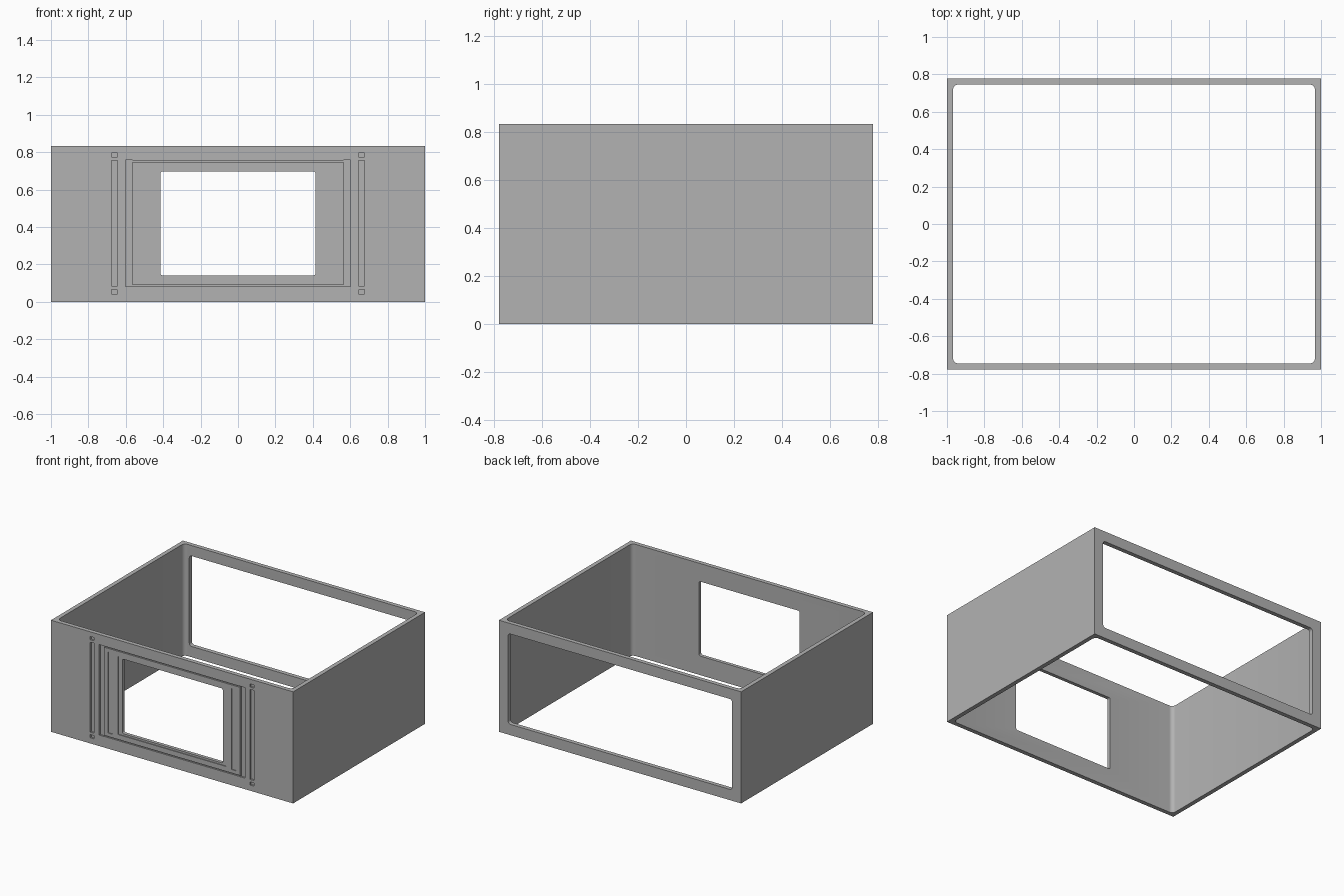
import bpy, bmesh
from math import sin, cos, pi
from mathutils import Vector

W, D, H = 2.0, 1.556, 0.833      # outer size
WALL = 0.032
FRONT, BACK = -D / 2, D / 2
MID = 0.42                       # height the front panel is centred on

old = bpy.data.objects.get("Cube")
if old:
    bpy.data.objects.remove(old, do_unlink=True)

grey = bpy.data.materials.new("mid_grey")
grey.use_nodes = True
colour = (0.45, 0.45, 0.45, 1)
grey.diffuse_color = colour
grey.node_tree.nodes["Principled BSDF"].inputs["Base Color"].default_value = colour


def prism(name, u, v, start, end, radius=0.0, axis="Y"):
    """Rounded rectangle over ranges u and v, extruded along an axis."""
    points = []
    corners = [(u[1], v[1]), (u[0], v[1]), (u[0], v[0]), (u[1], v[0])]
    steps = 6 if radius else 0
    for i, (cu, cv) in enumerate(corners):
        su = -1 if i in (0, 3) else 1
        sv = -1 if i in (0, 1) else 1
        for s in range(steps + 1):
            a = (i + s / max(steps, 1)) * pi / 2
            points.append((cu + su * radius + radius * cos(a),
                           cv + sv * radius + radius * sin(a)))
    bm = bmesh.new()
    place = (lambda p: (p[0], start, p[1])) if axis == "Y" else (lambda p: (p[0], p[1], start))
    face = bm.faces.new([bm.verts.new(place(p)) for p in points])
    grown = bmesh.ops.extrude_face_region(bm, geom=[face])["geom"]
    shift = Vector((0, end - start, 0)) if axis == "Y" else Vector((0, 0, end - start))
    bmesh.ops.translate(bm, vec=shift, verts=[e for e in grown if isinstance(e, bmesh.types.BMVert)])
    bmesh.ops.recalc_face_normals(bm, faces=bm.faces)
    mesh = bpy.data.meshes.new(name)
    bm.to_mesh(mesh)
    bm.free()
    mesh.materials.append(grey)
    obj = bpy.data.objects.new(name, mesh)
    bpy.context.collection.objects.link(obj)
    return obj


def cut(target, cutter):
    """Subtract the cutter from the target and discard it."""
    cutter.hide_render = True
    mod = target.modifiers.new("cut", "BOOLEAN")
    mod.operation, mod.solver, mod.object = "DIFFERENCE", "EXACT", cutter
    bpy.context.view_layer.objects.active = target
    bpy.ops.object.modifier_apply(modifier=mod.name)
    bpy.data.objects.remove(cutter, do_unlink=True)


def groove(name, u, v, depth, radius=0.0):
    cut(body, prism(name, u, v, FRONT - 0.1, FRONT + depth, radius))


# Outer casing, open at the top and bottom
body = prism("casing", (-W / 2, W / 2), (FRONT, BACK), 0, H, axis="Z")
cut(body, prism("inside", (-W / 2 + WALL, W / 2 - WALL), (FRONT + WALL, BACK - WALL),
                -0.1, H + 0.1, 0.03, axis="Z"))

# Large back opening
cut(body, prism("back_opening", (-0.925, 0.925), (0.08, 0.755), BACK - 0.2, BACK + 0.1, 0.02))

# Front window with its shallow stepped surround
groove("window_surround", (-0.447, 0.447), (MID - 0.292, MID + 0.292), 0.006)
groove("window", (-0.415, 0.415), (MID - 0.278, MID + 0.278), 0.2, 0.012)

# Upright grooves and square end dots on both sides of the window
for side in (-1, 1):
    def span(a, b):
        return tuple(sorted((side * a, side * b)))
    groove("inner_bar", span(0.492, 0.53), (MID - 0.303, MID + 0.303), 0.007, 0.004)
    groove("middle_bar", span(0.563, 0.602), (MID - 0.338, MID + 0.338), 0.013)
    groove("outer_bar", span(0.645, 0.676), (MID - 0.336, MID + 0.336), 0.013, 0.003)
    for end in (-1, 1):
        z = MID + end * 0.366
        groove("end_dot", span(0.645, 0.676), (z - 0.012, z + 0.012), 0.013, 0.003)

# Thin level grooves joining the middle bars
for end in (-1, 1):
    z = MID + end * 0.333
    groove("level_line", (-0.57, 0.57), (z - 0.004, z + 0.004), 0.01)

# Smooth the rounded corners while keeping hard edges
bpy.ops.object.select_all(action="DESELECT")
body.select_set(True)
bpy.context.view_layer.objects.active = body
bpy.ops.object.shade_smooth_by_angle()
